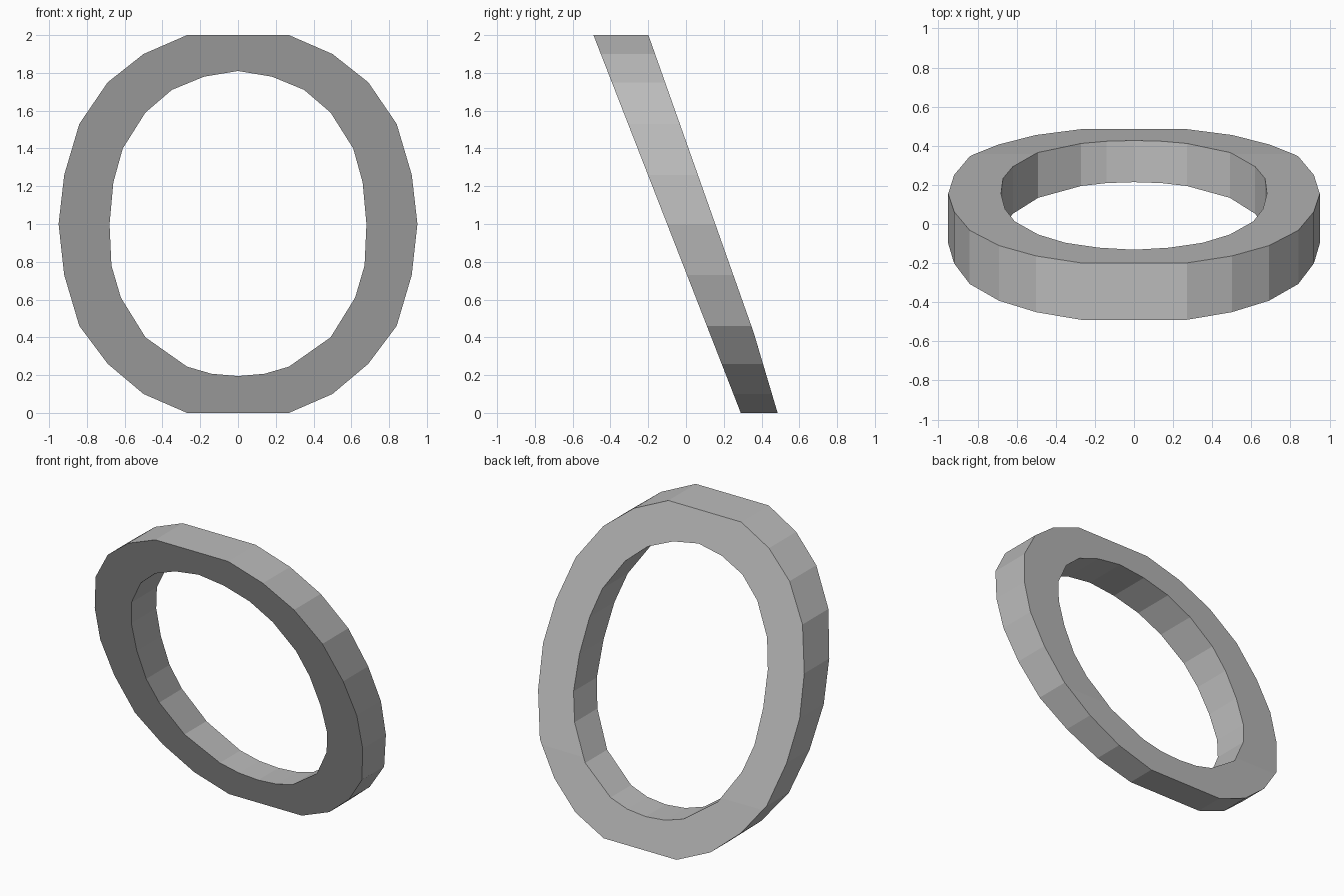
import bpy
import bmesh
from mathutils import Vector

default_cube = bpy.data.objects.get("Cube")
if default_cube:
    bpy.data.objects.remove(default_cube, do_unlink=True)


def front_depth(height):
    return 0.29 - 0.39 * height


def back_depth(height):
    # Two planes meet in a shallow bend near the foot
    return min(0.485 - 0.298 * height, 0.509 - 0.354 * height)


def mirrored_loop(half):
    left_half = [(-x, z) for x, z in reversed(half) if x > 0]
    return half + left_half


def add_loop(mesh, points):
    verts = [mesh.verts.new((x, 0, z)) for x, z in points]
    for current, following in zip(verts, verts[1:] + verts[:1]):
        mesh.edges.new((current, following))


def make_material(name, colour):
    material = bpy.data.materials.new(name)
    material.use_nodes = True
    material.diffuse_color = colour
    shader = next(node for node in material.node_tree.nodes
                  if node.type == "BSDF_PRINCIPLED")
    shader.inputs["Base Color"].default_value = colour
    return material


# Half outlines, from top to bottom
outer_half = [(.27, 2), (.5, 1.9), (.69, 1.75), (.84, 1.53), (.92, 1.26),
              (.95, 1), (.92, .73), (.84, .46), (.69, .26), (.5, .1), (.27, 0)]
inner_half = [(0, 1.81), (.18, 1.78), (.35, 1.71), (.49, 1.59), (.61, 1.4),
              (.66, 1.22), (.68, 1), (.67, .78), (.62, .61), (.49, .4),
              (.27, .245), (.14, .207), (0, .195)]

# Flat ring, split where the back face bends
ring_mesh = bmesh.new()
add_loop(ring_mesh, mirrored_loop(outer_half))
add_loop(ring_mesh, mirrored_loop(inner_half))
bmesh.ops.triangle_fill(ring_mesh, edges=ring_mesh.edges[:], use_beauty=True)
bmesh.ops.bisect_plane(
    ring_mesh, geom=ring_mesh.verts[:] + ring_mesh.edges[:] + ring_mesh.faces[:],
    plane_co=Vector((0, 0, 0.43)), plane_no=Vector((0, 0, 1)))

# Thicken along depth, then lean both faces
front_verts = ring_mesh.verts[:]
extruded = bmesh.ops.extrude_face_region(
    ring_mesh, geom=ring_mesh.faces[:], use_keep_orig=True)
back_verts = [item for item in extruded["geom"]
              if isinstance(item, bmesh.types.BMVert)]
for vert in front_verts:
    vert.co.y = front_depth(vert.co.z)
for vert in back_verts:
    vert.co.y = back_depth(vert.co.z)
bmesh.ops.recalc_face_normals(ring_mesh, faces=ring_mesh.faces[:])

mesh_data = bpy.data.meshes.new("leaning_ring")
ring_mesh.to_mesh(mesh_data)
ring_mesh.free()
mesh_data.materials.append(make_material("plain grey", (0.5, 0.5, 0.5, 1)))
leaning_ring = bpy.data.objects.new("leaning_ring", mesh_data)
bpy.context.collection.objects.link(leaning_ring)
